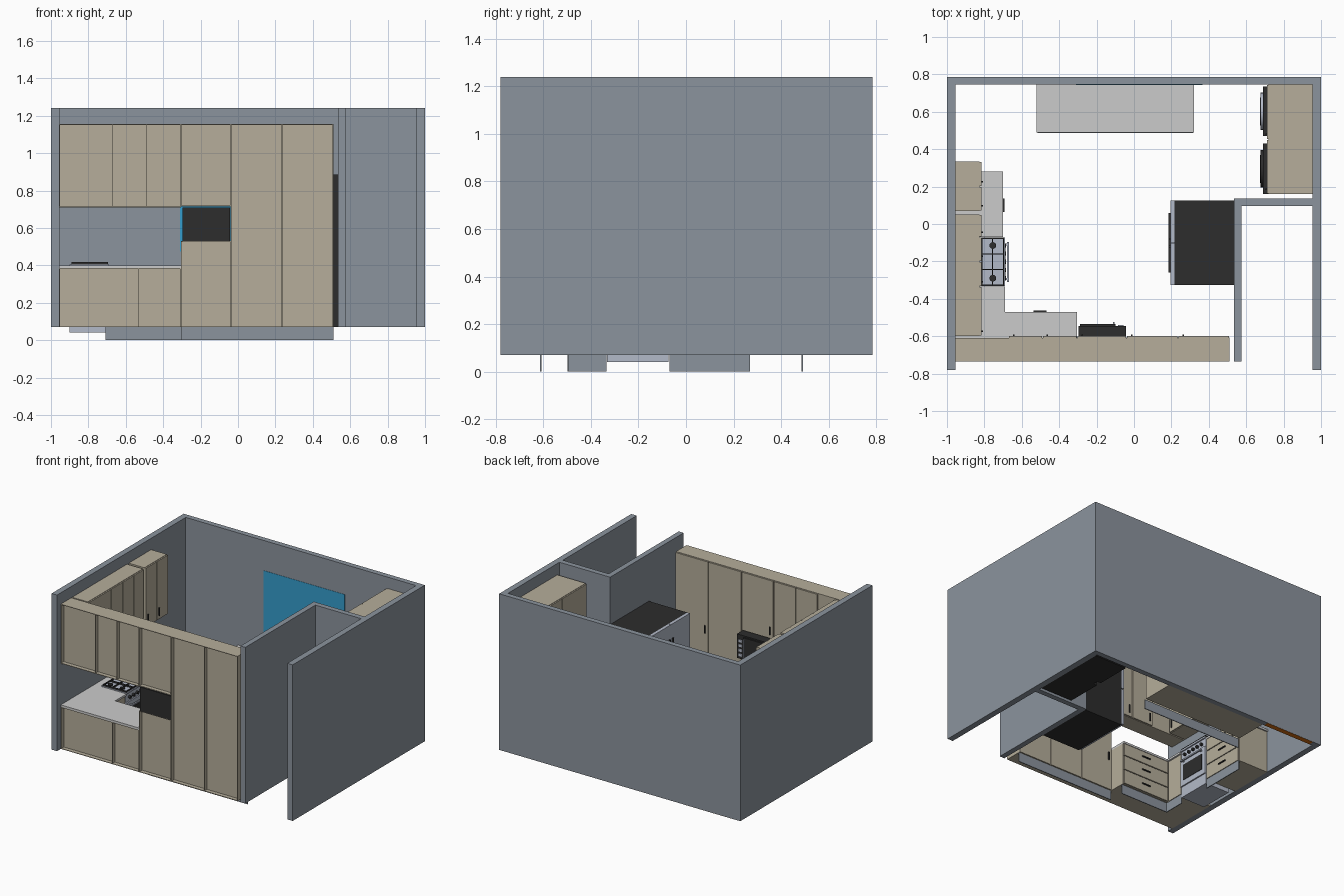
import bpy
from math import pi

cube = bpy.data.objects.get("Cube")
if cube:
    bpy.data.objects.remove(cube, do_unlink=True)


def material(name, r, g, b):
    m = bpy.data.materials.new(name)
    m.use_nodes = True
    m.diffuse_color = (r, g, b, 1)
    m.node_tree.nodes["Principled BSDF"].inputs["Base Color"].default_value = (r, g, b, 1)
    return m


WALL = material("wall grey", .26, .295, .34)
BEIGE = material("cabinet beige", .465, .42, .325)
STONE = material("counter grey", .6, .6, .6)
BLACK = material("appliance black", .026, .026, .026)
STEEL = material("pale steel", .45, .49, .58)
BLUE = material("window blue", .036, .337, .61)
ORANGE = material("door orange", .64, .147, .005)


def box(name, x, y, z, mat):
    """Box from three (low, high) ranges."""
    mesh = bpy.data.meshes.new(name)
    corners = [(a, b, c) for a in x for b in y for c in z]
    mesh.from_pydata(corners, [], [(0, 1, 3, 2), (4, 6, 7, 5), (0, 4, 5, 1),
                                   (2, 3, 7, 6), (0, 2, 6, 4), (1, 5, 7, 3)])
    mesh.materials.append(mat)
    ob = bpy.data.objects.new(name, mesh)
    bpy.context.collection.objects.link(ob)
    return ob


def disc(name, loc, radius, depth, mat, rot=(0, 0, 0)):
    bpy.ops.mesh.primitive_cylinder_add(vertices=24, radius=radius, depth=depth,
                                        location=loc, rotation=rot)
    ob = bpy.context.object
    ob.name = name
    ob.data.materials.append(mat)
    bpy.ops.object.shade_smooth_by_angle()


def front(name, axis, plane, sign, span, z, mat, out=.01):
    """Plate standing out of a cabinet face; axis is the way it faces."""
    depth = sorted((plane, plane + sign * out))
    if axis == "x":
        return box(name, depth, span, z, mat)
    return box(name, span, depth, z, mat)


def door(name, axis, plane, sign, span, z, handle=None, mat=BEIGE):
    """Door or drawer front with a narrow seam; handle is 'bar', 'low', 'high' or None."""
    g = .003
    a, b = span[0] + g, span[1] - g
    front(name, axis, plane, sign, (a, b), (z[0] + g, z[1] - g), mat)
    mid, face = (a + b) / 2, plane + sign * .01
    if handle == "bar":
        h = (z[0] + z[1]) / 2
        front(name + "_handle", axis, face, sign, (mid - .035, mid + .035), (h, h + .008), BLACK, .008)
    elif handle:
        h = z[0] + .03 if handle == "low" else (z[0] + z[1]) / 2
        front(name + "_handle", axis, face, sign, (a + .02, a + .028), (h, h + .06), BLACK, .008)


def drawers(name, axis, plane, sign, span):
    for i, z in enumerate([(.07, .18), (.18, .29), (.29, .385)]):
        door(f"{name}_{i}", axis, plane, sign, span, z, "bar")


# Walls
H = (.07, 1.24)
box("right_side_wall", (-1, -.955), (-.78, .785), H, WALL)
box("left_side_wall", (.955, 1), (-.78, .785), H, WALL)
box("back_wall", (-.955, .955), (.745, .785), H, WALL)
box("partition_wall", (.535, .575), (-.735, .135), H, WALL)
box("partition_return", (.575, .955), (.095, .135), H, WALL)
box("window", (-.31, .365), (.743, .784), (.475, 1.015), BLUE)
box("back_door", (-.93, -.53), (.746, .784), (.069, 1), ORANGE)

# Cabinets along the open front, their rear side hollow with thin dividers
REAR, HOLLOW, FACE = -.735, -.705, -.61
TOP = 1.155


def hollow_cabinet(name, splits, depth, z):
    x0, x1 = splits[0], splits[-1]
    box(name, (x0, x1), (HOLLOW, depth), z, BEIGE)
    t = .004
    for i, s in enumerate(splits):
        s = min(max(s, x0 + t / 2), x1 - t / 2)
        box(f"{name}_divider_{i}", (s - t / 2, s + t / 2), (REAR, HOLLOW), z, BEIGE)
    for label, h in (("floor", z[0]), ("lid", z[1] - t)):
        box(f"{name}_{label}", (x0, x1), (REAR, HOLLOW), (h, h + t), BEIGE)


uppers = [-.955, -.67, -.49, -.305]
talls = [-.04, .235, .51]
hollow_cabinet("front_wall_cabinet", uppers, FACE, (.71, TOP))
hollow_cabinet("tall_cabinet", talls, FACE, (.07, TOP))
hollow_cabinet("under_microwave_cabinet", [-.305, -.04], FACE, (.07, .53))
hollow_cabinet("over_microwave_cabinet", [-.305, -.04], FACE, (.715, TOP))
hollow_cabinet("front_base_cabinet", [-.955, -.53, -.305], -.48, (.07, .385))
for a, b in zip(uppers[1:], uppers[2:]):
    door("front_wall_door", "y", FACE, 1, (a, b), (.71, TOP), "low")
for a, b in zip(talls, talls[1:]):
    door("tall_door", "y", FACE, 1, (a, b), (.07, TOP), "mid")
door("under_microwave_door", "y", FACE, 1, (-.305, -.04), (.07, .53), "mid")
door("over_microwave_door", "y", FACE, 1, (-.305, -.04), (.715, TOP), "low")
drawers("front_drawer", "y", -.48, 1, (-.7, -.305))

# Microwave
box("microwave", (-.298, -.042), (REAR, -.545), (.53, .71), BLACK)
box("microwave_door", (-.29, -.1), (-.545, -.535), (.54, .7), BLACK)
box("microwave_handle", (-.112, -.104), (-.535, -.525), (.55, .69), STEEL)
for i in range(4):
    box(f"microwave_button_{i}", (-.085, -.055), (-.545, -.541),
        (.55 + i * .035, .57 + i * .035), STEEL)

# Side run of wall and base cabinets
SIDE = -.825
for name, span in (("side_wall_cabinet", (-.6, .05)), ("end_wall_cabinet", (.07, .335))):
    box(name, (-.955, SIDE), span, (.71, TOP), BEIGE)
for a, b in ((-.6, -.335), (-.335, -.2), (-.2, -.07), (-.07, .05), (.07, .2), (.2, .335)):
    door("side_wall_door", "x", SIDE, 1, (a, b), (.71, TOP), "low")
box("corner_base_cabinet", (-.955, -.71), (-.48, -.335), (.07, .385), BEIGE)
box("side_base_cabinet", (-.955, -.71), (-.07, .27), (.07, .385), BEIGE)
door("corner_base_door", "x", -.71, 1, (-.47, -.335), (.07, .385))
drawers("side_drawer", "x", -.71, 1, (-.07, .27))

# Countertops
C = (.385, .4)
box("front_counter", (-.955, -.305), (REAR, -.47), C, STONE)
box("corner_counter", (-.955, -.69), (-.47, -.335), C, STONE)
box("side_counter", (-.955, -.7), (-.07, .28), C, STONE)
box("rear_strip_counter", (-.955, -.9), (-.335, -.07), C, STONE)

# Cooker with grates, knobs and glass door
Y = (-.332, -.073)
box("cooker_body", (-.9, -.7), Y, (.04, .395), STEEL)
box("cooker_top", (-.9, -.69), Y, (.395, .405), STEEL)
box("oven_door", (-.7, -.69), Y, (.12, .33), STEEL)
box("oven_glass", (-.69, -.687), (-.3, -.105), (.16, .28), BLACK)
box("oven_handle", (-.678, -.668), (-.31, -.095), (.3, .31), STEEL)
for y in (-.3, -.115):
    box("oven_handle_post", (-.69, -.67), (y, y + .01), (.3, .31), STEEL)
for i in range(5):
    disc(f"cooker_knob_{i}", (-.693, -.29 + i * .044, .36), .011, .018, BLACK, (0, pi / 2, 0))
for i in range(4):
    y = -.33 + i * .0835
    box(f"grate_bar_{i}", (-.89, -.695), (y, y + .006), (.405, .417), BLACK)
for x in (-.89, -.815, -.76, -.701):
    box("grate_cross", (x, x + .006), Y, (.407, .417), BLACK)
for y in (-.29, -.115):
    for x in (-.855, -.755):
        disc("burner", (x, y, .409), .018, .01, BLACK)

# Base unit on the back wall
box("back_base_cabinet", (-.515, .315), (.51, .745), (.07, .385), BEIGE)
box("back_counter", (-.52, .32), (.49, .745), C, STONE)
for i in range(3):
    a = -.515 + i * .2767
    door(f"back_base_door_{i}", "y", .51, -1, (a, a + .2767), (.07, .385), "mid")

# Recessed plinths under the base units
K = (0, .07)
box("tall_plinth", (-.305, .51), (-.614, -.608), K, WALL)
box("front_plinth", (-.705, -.305), (-.498, -.492), K, WALL)
box("corner_plinth", (-.708, -.702), (-.495, -.335), K, WALL)
box("side_plinth", (-.708, -.702), (-.07, .27), K, WALL)
box("back_plinth", (-.515, .315), (.487, .493), K, WALL)

# Refrigerator: two upper doors and a freezer drawer
box("fridge_body", (.217, .535), (-.325, .125), (.07, .885), BLACK)
for label, y, z in (("near", (-.325, -.102), (.36, .885)), ("far", (-.098, .125), (.36, .885)),
                    ("freezer", (-.325, .125), (.08, .353))):
    box(f"fridge_{label}_door", (.195, .217), y, z, STEEL)
for y in (-.125, -.085):
    box("fridge_handle", (.185, .195), (y, y + .01), (.42, .78), BLACK)
box("freezer_handle", (.185, .195), (-.26, .06), (.31, .32), BLACK)

# Laundry pair with cabinets above
box("laundry_cabinet", (.72, .955), (.16, .745), (.7, TOP), BEIGE)
for a, b in ((.16, .4525), (.4525, .745)):
    door("laundry_door", "x", .72, -1, (a, b), (.7, TOP), "low")
for label, y, mat in (("washer", (.47, .735), STEEL), ("dryer", (.16, .43), BLACK)):
    box(label, (.69, .955), y, (.07, .69), BLACK)
    mid = (y[0] + y[1]) / 2
    disc(label + "_hatch", (.685, mid, .35), .1, .018, mat, (0, pi / 2, 0))
    disc(label + "_glass", (.678, mid, .35), .075, .01, BLACK, (0, pi / 2, 0))
box("laundry_filler", (.72, .955), (.43, .47), (.07, .7), BLACK)
